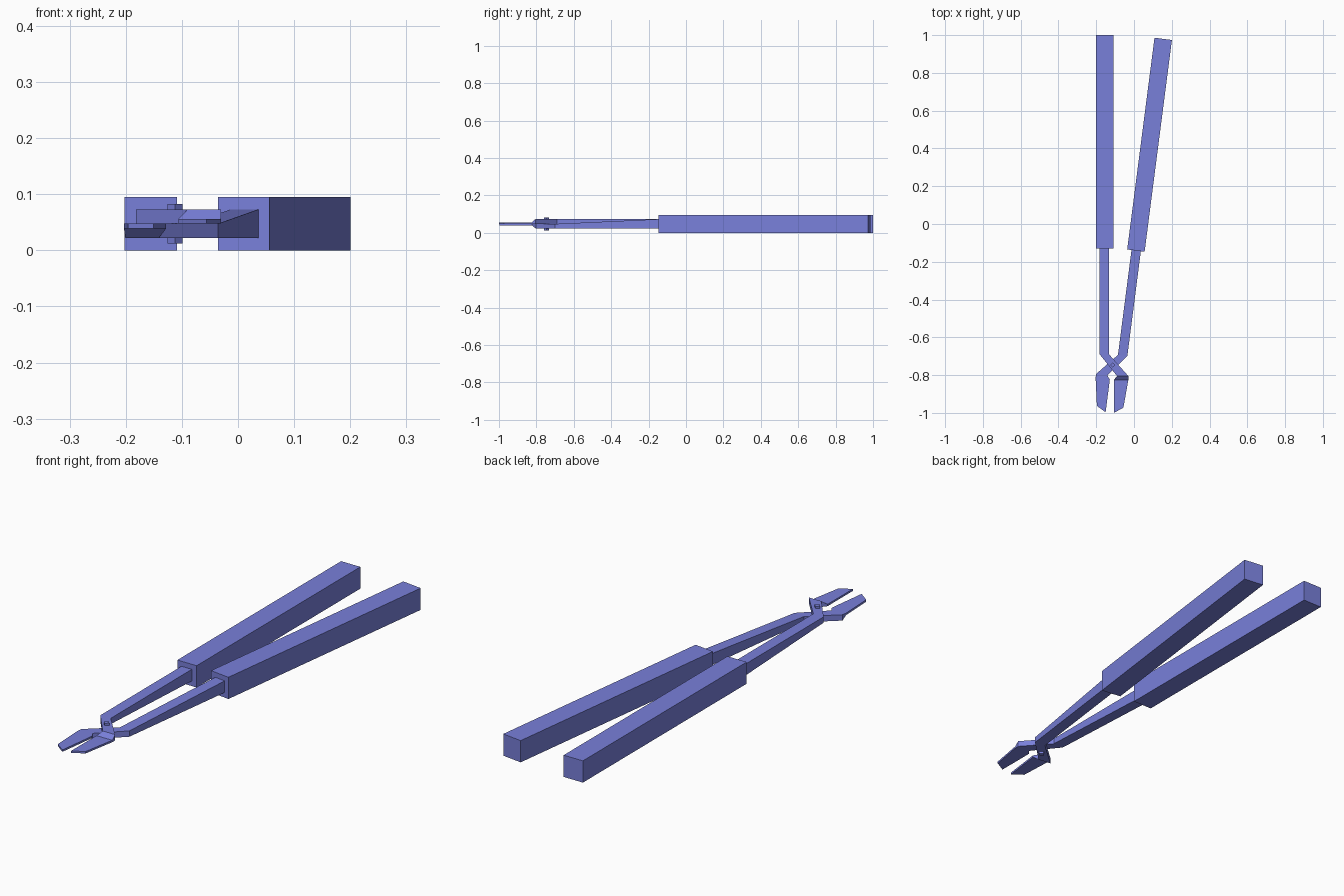
import bpy, bmesh
from math import radians, pi
from mathutils import Matrix, Vector

cube = bpy.data.objects.get("Cube")
if cube:
    bpy.data.objects.remove(cube, do_unlink=True)

COLOR = (0.19, 0.215, 0.70, 1)
blue = bpy.data.materials.new("soft_blue")
blue.use_nodes = True
blue.diffuse_color = COLOR
blue.node_tree.nodes["Principled BSDF"].inputs["Base Color"].default_value = COLOR

MID = 0.0475                      # plane where the two halves meet
TOP = 0.073
PIVOT = Vector((-0.112, -0.747, MID))

# Second half: the first turned over at the pivot, then swung open
SWING = (Matrix.Translation(PIVOT) @ Matrix.Rotation(radians(-7.35), 4, 'Z')
         @ Matrix.Rotation(pi, 4, 'Y') @ Matrix.Translation(-PIVOT))


def add(name, bm, matrix=Matrix()):
    bm.transform(matrix)
    bmesh.ops.recalc_face_normals(bm, faces=bm.faces)
    mesh = bpy.data.meshes.new(name)
    bm.to_mesh(mesh)
    bm.free()
    mesh.materials.append(blue)
    obj = bpy.data.objects.new(name, mesh)
    bpy.context.collection.objects.link(obj)


def loft(sections):
    """Join rectangular sections given as (x0, y0, x1, y1, z_low, z_high)."""
    bm = bmesh.new()
    rings = []
    for x0, y0, x1, y1, lo, hi in sections:
        corners = ((x0, y0, lo), (x1, y1, lo), (x1, y1, hi), (x0, y0, hi))
        rings.append([bm.verts.new(c) for c in corners])
    for a, b in zip(rings, rings[1:]):
        for i in range(4):
            j = (i + 1) % 4
            bm.faces.new((a[i], a[j], b[j], b[i]))
    bm.faces.new(rings[0])
    bm.faces.new(rings[-1])
    return bm


# Grip, tapering shank with crossing, and thin jaw
PARTS = {
    "grip": [(-0.202, 1, -0.109, 1, 0, 0.095),
             (-0.202, -0.13, -0.109, -0.13, 0, 0.095)],
    "shank": [(-0.182, -0.13, -0.132, -0.13, 0.022, TOP),
              (-0.182, -0.69, -0.132, -0.69, MID, TOP),
              (-0.090, -0.805, -0.030, -0.805, MID, TOP),
              (-0.106, -0.825, -0.030, -0.825, MID, 0.056),
              (-0.106, -1.0, -0.056, -0.972, MID, 0.056)],
}
for part, sections in PARTS.items():
    add("straight_" + part, loft(sections))
    add("angled_" + part, loft(sections), SWING)

# Four-sided pivot pin, corner forward
pin = bmesh.new()
bmesh.ops.create_cone(pin, cap_ends=True, segments=4, radius1=0.0135,
                      radius2=0.0135, depth=0.071)
add("pivot_pin", pin, Matrix.Translation(PIVOT))
